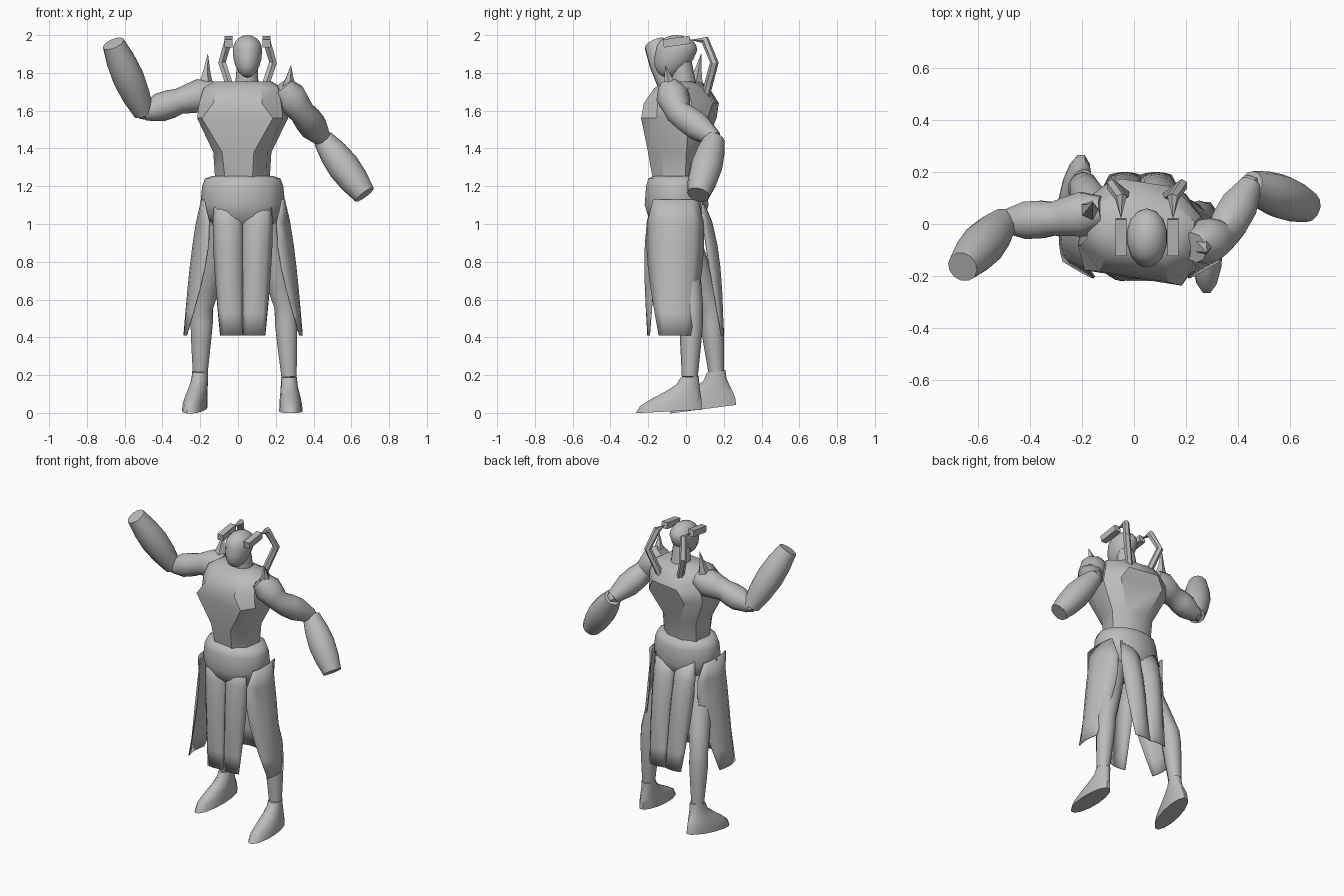
import bpy, bmesh
from math import sin, cos, pi, radians
from mathutils import Vector, Matrix

cube = bpy.data.objects.get("Cube")
if cube:
    bpy.data.objects.remove(cube, do_unlink=True)

grey = bpy.data.materials.new("plain_grey")
grey.use_nodes = True
colour = (0.5, 0.5, 0.5, 1)
grey.diffuse_color = colour
grey.node_tree.nodes["Principled BSDF"].inputs["Base Color"].default_value = colour


def finish(name, bm, angle):
    bmesh.ops.recalc_face_normals(bm, faces=bm.faces)
    mesh = bpy.data.meshes.new(name)
    bm.to_mesh(mesh)
    bm.free()
    mesh.materials.append(grey)
    obj = bpy.data.objects.new(name, mesh)
    bpy.context.collection.objects.link(obj)
    bpy.ops.object.select_all(action='DESELECT')
    obj.select_set(True)
    bpy.context.view_layer.objects.active = obj
    bpy.ops.object.shade_smooth_by_angle(angle=radians(angle))
    return obj


def skin(name, rings, closed=True, angle=50):
    """Bridge equal rings of points, capping both ends when closed."""
    bm = bmesh.new()
    rows = [[bm.verts.new(point) for point in ring] for ring in rings]
    count = len(rows[0])
    for lower, upper in zip(rows, rows[1:]):
        for i in range(count if closed else count - 1):
            j = (i + 1) % count
            bm.faces.new((lower[i], lower[j], upper[j], upper[i]))
    if closed:
        bm.faces.new(rows[0])
        bm.faces.new(rows[-1])
    return finish(name, bm, angle)


def ellipse(centre, width, depth, lean=Vector((0, 1, 0)), sides=14):
    turns = [2 * pi * i / sides for i in range(sides)]
    return [centre + Vector((width * cos(a), 0, 0)) + lean * depth * sin(a) for a in turns]


def tube(name, points, radii, sides=10, angle=50):
    """Round skin following a line of points."""
    main = points[-1] - points[0]
    side = Vector((0, 0, 1)) if abs(main.normalized().z) < 0.8 else Vector((0, 1, 0))
    rings = []
    for i, (point, radius) in enumerate(zip(points, radii)):
        along = points[min(i + 1, len(points) - 1)] - points[max(i - 1, 0)]
        across = along.cross(side).normalized()
        over = along.cross(across).normalized()
        turns = [2 * pi * (k + 0.5) / sides for k in range(sides)]
        rings.append([point + radius * (cos(a) * across + sin(a) * over) for a in turns])
    return skin(name, rings, angle=angle)


def jointed(name, start, joint, end, radii):
    """Limb with one bend; the radii are spread along both halves."""
    upper = [start.lerp(joint, t) for t in (0, 0.4, 0.75)]
    lower = [joint.lerp(end, t) for t in (0, 0.25, 0.55, 1)]
    return tube(name, upper + lower, radii)


def spike(name, base, tip, radius):
    places = (0, 0.4, 0.6, 1)
    points = [base.lerp(tip, t) for t in places]
    tube(name, points, [radius * (1.05 - t) ** 1.3 for t in places], 5, 30)


def panel(name, centre, width, out, curl, place, top=1.13, hem=0.41, steps=6):
    """Curved cloth strip; centre, width and out run from top to hem, plus a belly."""
    rows = []
    for i in range(steps + 1):
        t = i / steps
        belly = sin(pi * t ** 0.7)
        z = top + (hem - top) * t
        mid, half, far = (a + (b - a) * t + c * belly for a, b, c in (centre, width, out))
        rows.append([place(mid + half * u / 3, far - curl * (belly + 0.2) * (u / 3) ** 2, z)
                     for u in range(-3, 4)])
    cloth = skin(name, rows, closed=False)
    cloth.modifiers.new("thickness", 'SOLIDIFY').thickness = 0.006


# Torso: eight-sided rings with a flat chest plate, turned about the spine
def torso_ring(z, width, front, back, plate):
    corners = [(plate, front), (width, front / 2), (width, back / 2), (plate * 0.8, back)]
    outline = corners + [(-x, y) for x, y in reversed(corners)]
    turn = Matrix.Rotation(radians(-9), 3, 'Z')
    return [turn @ Vector((x, y, z)) + Vector((0.025, -0.03, 0)) for x, y in outline]


waist = torso_ring(1.2, 0.135, -0.13, 0.09, 0.07)
plate_foot = torso_ring(1.38, 0.145, -0.16, 0.11, 0.085)
ribs = torso_ring(1.56, 0.23, -0.18, 0.17, 0.19)
plate_top = torso_ring(1.64, 0.22, -0.175, 0.19, 0.13)
collar = torso_ring(1.72, 0.2, -0.12, 0.14, 0.12)
shoulder_line = torso_ring(1.755, 0.15, -0.07, 0.07, 0.09)
skin("torso", [waist, plate_foot, ribs, plate_top, collar, shoulder_line], angle=35)

# Belt
belt = [(1, 0.16), (1.04, 0.2), (1.1, 0.225), (1.2, 0.215), (1.24, 0.2), (1.255, 0.16)]
skin("belt", [ellipse(Vector((0.025, -0.05, z)), r, r * 0.77) for z, r in belt])

# Skirt: two strips in front, two behind, one on each side
for label, s in (("right", -1), ("left", 1)):
    strip = (0.025 + s * 0.08, 0.025 + s * 0.06, 0)
    panel("front_skirt_" + label, strip, (0.07, 0.058, 0.018), (0.18, 0.205, 0.03), 0.045,
          lambda across, out, z: Vector((across, -out, z)))
    panel("back_skirt_" + label, strip, (0.07, 0.06, 0.018), (0.09, 0.2, 0.04), 0.05,
          lambda across, out, z: Vector((across, out, z)))
    panel("side_skirt_" + label, (-0.055, -0.06, 0), (0.12, 0.085, 0.045), (0.222, 0.316, 0.015),
          0.07, lambda across, out, z: Vector((0.027 + s * out, across, z)))


# Legs with feet
def leg(label, hip, knee, ankle, sole_shift, lean):
    jointed(label + "_leg", hip, knee, ankle, [0.08, 0.08, 0.07, 0.06, 0.062, 0.055, 0.042])
    rings = []
    for i in range(6):
        spread = cos(pi / 2 * i / 5) ** 2
        rise = Vector((0, 0, lean.z * 0.15 * spread - ankle.z * (1 - i / 5)))
        centre = ankle + sole_shift * spread + rise
        rings.append(ellipse(centre, 0.042 + 0.02 * spread, 0.05 + 0.13 * spread, lean))
    skin(label + "_foot", rings)


leg("left", Vector((0.14, -0.04, 1)), Vector((0.25, 0.03, 0.56)), Vector((0.27, 0.02, 0.19)),
    Vector((0.01, -0.11, 0)), Vector((0, 1, 0.05)))
leg("right", Vector((-0.08, -0.04, 1)), Vector((-0.19, 0.13, 0.56)), Vector((-0.2, 0.16, 0.22)),
    Vector((-0.03, -0.07, 0)), Vector((0.15, 1, 0.13)))

# Head: a skull drawn down and forward into the chin
tube("neck", [Vector((0.045, 0, 1.66)), Vector((0.05, -0.03, 1.88))], [0.07, 0.055])
bm = bmesh.new()
bmesh.ops.create_uvsphere(bm, u_segments=14, v_segments=10, radius=1)
for vert in bm.verts:
    chin = max(0, -vert.co.z)
    x, y, z = vert.co
    vert.co = (0.05 + 0.08 * x, -0.05 + 0.11 * y - 0.045 * chin, 1.92 + 0.08 * z - 0.065 * chin)
finish("head", bm, 50)

# Pipes from the temples to the back
for label, s in (("right", -1), ("left", 1)):
    temple = Vector((0.05 + s * 0.1, -0.12, 1.955))
    ear = temple + Vector((0, 0.14, 0.02))
    tube("temple_block_" + label, [temple, ear], [0.03] * 2, 4, 30)
    crown = ear + Vector((0, 0.08, 0))
    bend = crown + Vector((s * 0.035, 0.05, -0.12))
    root = Vector((0.05 + s * 0.06, 0.09, 1.63))
    tube("head_pipe_" + label, [ear, crown, bend, root], [0.023] * 4, 6, 30)


# Arms
def arm(label, shoulder, middle, elbow, wrist, guard, spike_tip):
    jointed(label + "_upper_arm", shoulder, middle, elbow,
            [0.06, 0.09, 0.078, 0.068, 0.076, 0.076, 0.045])
    # Forearm with a hollowed cuff
    along = wrist - elbow
    steps = [0, 0.25, 0.5, 0.75, 1]
    points = [elbow + along * t for t in steps] + [wrist - along * t for t in (0, 0.08)]
    radii = [0.055 + 0.005 * t + 0.028 * sin(pi * t) for t in steps] + [0.05, 0.04]
    tube(label + "_forearm", points[:5], radii[:5], 12)
    tube(label + "_cuff_rim", points[4:], radii[4:], 12, 30)
    tube(label + "_elbow_guard", [elbow - guard, elbow, elbow + guard], [0.02, 0.04, 0.02], 5, 30)
    spike(label + "_shoulder_spike", shoulder.lerp(middle, 0.3), spike_tip, 0.055)


arm("right", Vector((-0.12, 0.05, 1.7)), Vector((-0.31, 0.02, 1.65)), Vector((-0.5, 0.01, 1.59)),
    Vector((-0.66, -0.165, 1.955)), Vector((0.03, 0.03, -0.02)), Vector((-0.16, 0.08, 1.9)))
arm("left", Vector((0.23, -0.09, 1.73)), Vector((0.34, -0.04, 1.59)), Vector((0.45, 0.15, 1.45)),
    Vector((0.67, 0.065, 1.155)), Vector((0.04, 0.02, -0.04)), Vector((0.28, -0.11, 1.84)))
